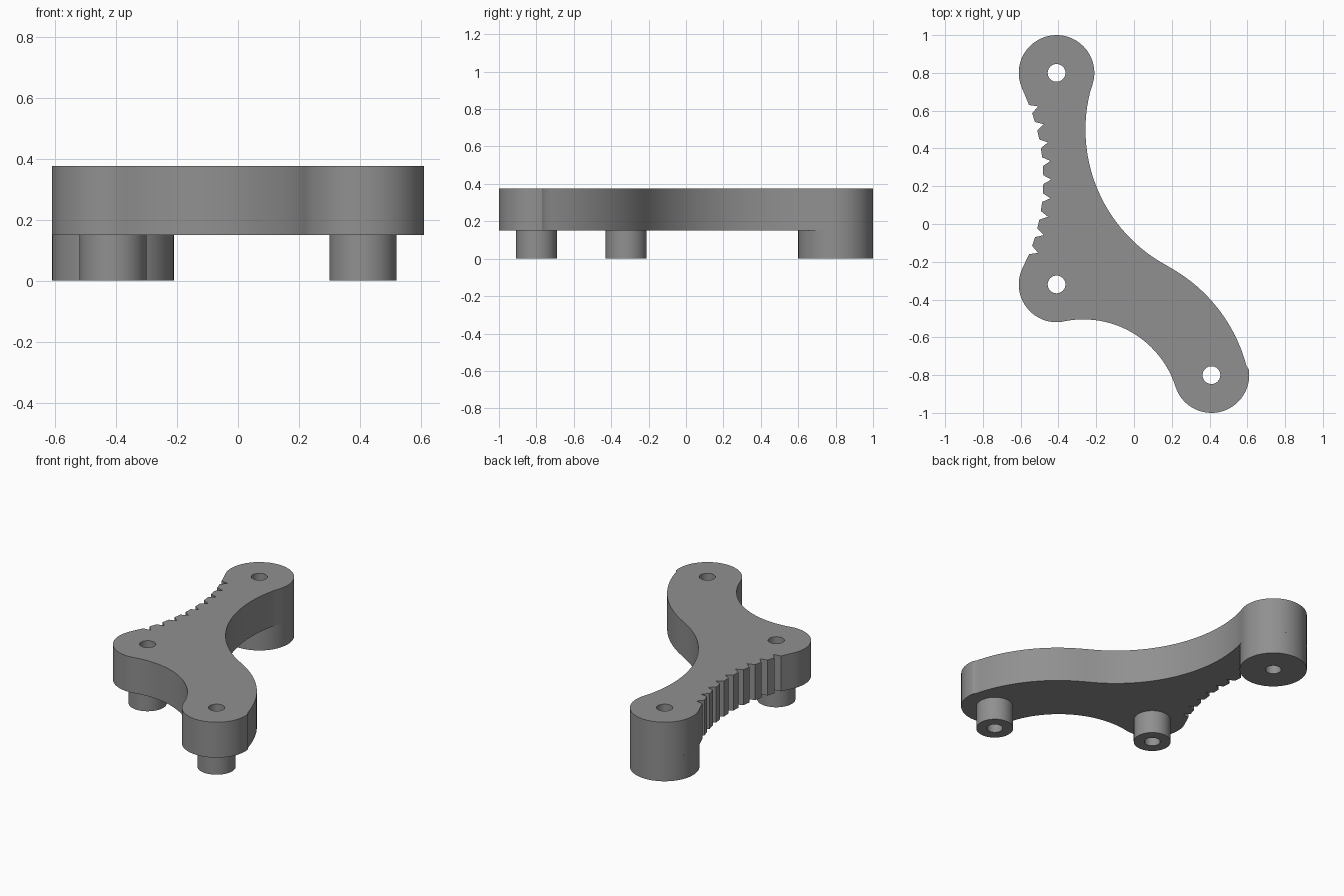
import bpy, bmesh, math
from mathutils import Vector

if "Cube" in bpy.data.objects:
    bpy.data.objects.remove(bpy.data.objects["Cube"])

Z_LOW, Z_HIGH = 0.15, 0.375
BOSS_R, POST_R, HOLE_R = 0.20, 0.11, 0.047
TOP, ELBOW, TOE = Vector((-0.41, 0.80)), Vector((-0.41, -0.32)), Vector((0.41, -0.80))

grey = bpy.data.materials.new("mid grey")
grey.diffuse_color = (0.28, 0.28, 0.28, 1)
grey.use_nodes = True
grey.node_tree.nodes["Principled BSDF"].inputs["Base Color"].default_value = grey.diffuse_color


def arc(center, r, a0, a1, steps):
    """Points along an arc, angles in degrees."""
    return [Vector((center[0] + r * math.cos(math.radians(a0 + (a1 - a0) * i / steps)),
                    center[1] + r * math.sin(math.radians(a0 + (a1 - a0) * i / steps))))
            for i in range(steps + 1)]


def circle(center, r, steps=48):
    return arc(center, r, 0, 360, steps)[:-1]


def heading(a, b):
    """Direction from a to b in degrees."""
    return math.degrees(math.atan2(b[1] - a[1], b[0] - a[0]))


def prism(name, loops, z0, z1):
    """Solid from an outline and its holes, extruded from z0 to z1."""
    bm = bmesh.new()
    edges = []
    for loop in loops:
        vs = [bm.verts.new((p[0], p[1], z0)) for p in loop]
        edges += [bm.edges.new((vs[i - 1], vs[i])) for i in range(len(vs))]
    bmesh.ops.triangle_fill(bm, edges=edges, use_beauty=True, use_dissolve=False)
    new = bmesh.ops.extrude_face_region(bm, geom=bm.faces[:], use_keep_orig=True)["geom"]
    bmesh.ops.translate(bm, vec=(0, 0, z1 - z0),
                        verts=[v for v in new if isinstance(v, bmesh.types.BMVert)])
    bmesh.ops.recalc_face_normals(bm, faces=bm.faces[:])
    mesh = bpy.data.meshes.new(name)
    bm.to_mesh(mesh)
    bm.free()
    mesh.materials.append(grey)
    obj = bpy.data.objects.new(name, mesh)
    bpy.context.collection.objects.link(obj)
    bpy.ops.object.select_all(action='DESELECT')
    obj.select_set(True)
    bpy.context.view_layer.objects.active = obj
    bpy.ops.object.shade_smooth_by_angle(angle=math.radians(20))
    return obj


# Arcs that blend the three round ends
back_c, back_r = Vector((0.56, 0.50)), 0.817
hip_c, hip_r = Vector((-0.217, -0.965)), 0.84
inner_c, inner_r = Vector((-0.268, -1.017)), 0.512
rack_c, rack_r = Vector((-1.55, 0.235)), 1.07

# Toothed edge, bottom to top: nine V notches
rack = []
for i in range(-4, 5):
    for da, dr in ((-1.25, 0), (0, 0.042), (1.25, 0)):
        a = math.radians(i * 5.1 + da)
        rack.append(rack_c + (rack_r + dr) * Vector((math.cos(a), math.sin(a))))


def tangent_angle(c, p, side):
    """Angle on a boss where the straight edge from p touches it."""
    return heading(c, p) + side * math.degrees(math.acos(BOSS_R / (p - c).length))


# Plate outline, clockwise from the toothed edge
outline = list(rack)
outline += arc(TOP, BOSS_R, tangent_angle(TOP, rack[-1], -1) % 360,
               heading(TOP, back_c), 32)
outline += arc(back_c, back_r, heading(back_c, TOP), heading(back_c, hip_c) % 360, 28)[1:]
outline += arc(hip_c, hip_r, heading(hip_c, back_c), heading(hip_c, TOE), 22)[1:]
outline += arc(TOE, BOSS_R, heading(hip_c, TOE), heading(TOE, inner_c) % 360 - 360, 30)[1:]
outline += arc(inner_c, inner_r, heading(inner_c, TOE), heading(inner_c, ELBOW), 24)[1:]
outline += arc(ELBOW, BOSS_R, heading(ELBOW, inner_c),
               tangent_angle(ELBOW, rack[0], 1) % 360 - 360, 22)[1:]

prism("lever_plate", [outline] + [circle(c, HOLE_R, 32) for c in (TOP, ELBOW, TOE)],
      Z_LOW, Z_HIGH)

# Bored feet below the plate
for name, c, r in (("wide_boss", TOP, BOSS_R), ("elbow_post", ELBOW, POST_R),
                   ("toe_post", TOE, POST_R)):
    prism(name, [circle(c, r), circle(c, HOLE_R, 32)], 0, Z_LOW)
